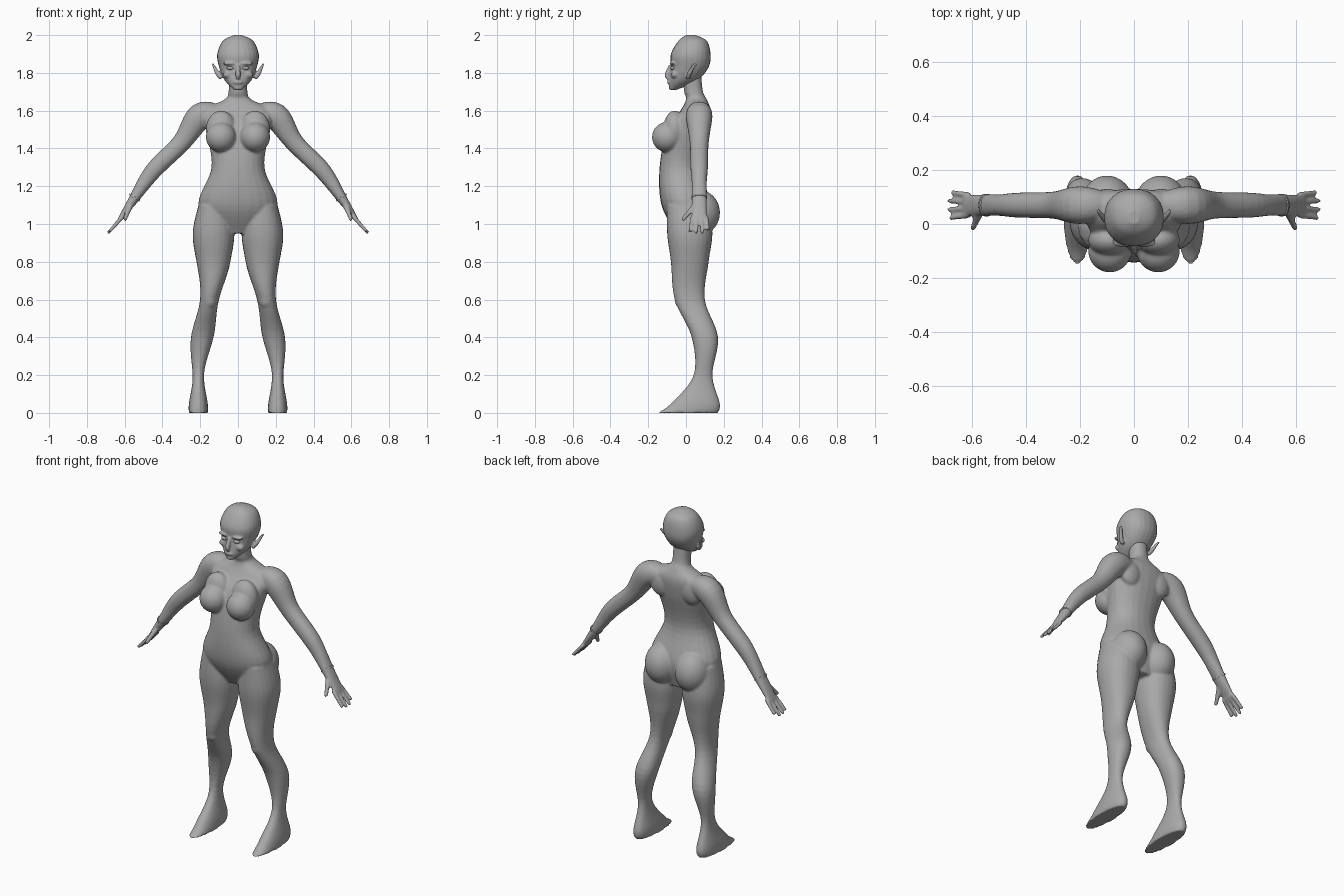
import bpy, bmesh, math
from mathutils import Vector, Matrix

default = bpy.data.objects.get("Cube")
if default:
    bpy.data.objects.remove(default, do_unlink=True)

SIDES = 24
STEPS = 6
SQUARENESS = 2.2


def material(name, shade):
    mat = bpy.data.materials.new(name)
    mat.use_nodes = True
    colour = (shade, shade, shade, 1)
    mat.diffuse_color = colour
    mat.node_tree.nodes["Principled BSDF"].inputs["Base Color"].default_value = colour
    return mat


plain_grey = material("plain_grey", .4)


def smooth_rows(rows):
    """Insert curved in-between rows through the given section rows."""
    last = len(rows) - 1
    result = []
    for i in range(last):
        before, start, end, after = (rows[max(0, min(last, i + k))] for k in (-1, 0, 1, 2))
        for step in range(STEPS):
            t = step / STEPS
            row = []
            for a, b, c, d in zip(before, start, end, after):
                leave, arrive = (c - a) / 2, (d - b) / 2
                bend = leave + arrive - 2 * (c - b)
                row.append(b + t * (leave + t * (c - b - leave - bend + t * bend)))
            result.append(row)
    result.append(rows[last])
    return result


def outline():
    """Slightly squared unit circle."""
    for i in range(SIDES):
        angle = math.tau * i / SIDES
        c, s = math.cos(angle), math.sin(angle)
        yield (math.copysign(abs(c) ** (2 / SQUARENESS), c),
               math.copysign(abs(s) ** (2 / SQUARENESS), s))


def skin(bm, rings):
    """Join rings of points into a closed surface."""
    loops = [[bm.verts.new(point) for point in ring] for ring in rings]
    for low, high in zip(loops, loops[1:]):
        for i in range(SIDES):
            j = (i + 1) % SIDES
            bm.faces.new((low[i], low[j], high[j], high[i]))
    bm.faces.new(loops[0][::-1])
    bm.faces.new(loops[-1])


def centre_line(z):
    return 0


def leg_line(z):
    """Legs run straight down from the hip, then swing outward below the knee."""
    t = max(0, min(1, (z - .2) / .6))
    return .21 - .08 * t * t * (3 - 2 * t)


def stack(bm, rows, line=centre_line, side=1):
    """Level sections: height, half width, front y, back y."""
    rings = []
    for z, half, front, back in smooth_rows(rows):
        middle, depth = (front + back) / 2, (back - front) / 2
        rings.append([(side * (line(z) + c * half), middle + s * depth, z)
                      for c, s in outline()])
    skin(bm, rings)


def tube(bm, rows, side=1, least_depth=0):
    """Sections square to a path: x, y, z, radius."""
    rows = smooth_rows(rows)
    points = [Vector(row[:3]) for row in rows]
    last = len(points) - 1
    rings = []
    for i, point in enumerate(points):
        radius = rows[i][3]
        along = (points[min(i + 1, last)] - points[max(i - 1, 0)]).normalized()
        across = along.cross(Vector((0, 1, 0))).normalized() * radius
        deep = across.cross(along).normalized() * max(radius, least_depth)
        ring = [point + across * c + deep * s for c, s in outline()]
        rings.append([(side * p.x, p.y, p.z) for p in ring])
    skin(bm, rings)


def ball(bm, centre, radii, side=1):
    x, y, z = centre
    place = Matrix.Translation((side * x, y, z)) @ Matrix.Diagonal((*radii, 1))
    bmesh.ops.create_uvsphere(bm, u_segments=SIDES, v_segments=SIDES, radius=1, matrix=place)


def finish(bm, name, voxel=None):
    """Make the object; overlapping parts are fused and softened if a voxel size is given."""
    bmesh.ops.recalc_face_normals(bm, faces=bm.faces)
    for face in bm.faces:
        face.smooth = True
    mesh = bpy.data.meshes.new(name)
    bm.to_mesh(mesh)
    bm.free()
    mesh.materials.append(plain_grey)
    obj = bpy.data.objects.new(name, mesh)
    bpy.context.collection.objects.link(obj)
    if voxel:
        fuse = obj.modifiers.new("fuse", "REMESH")
        fuse.mode = "VOXEL"
        fuse.voxel_size = voxel
        fuse.use_smooth_shade = True
        soften = obj.modifiers.new("soften", "SMOOTH")
        soften.factor = .5
        soften.iterations = 4


# Trunk and neck, from crotch to nape
body = bmesh.new()
stack(body, [(.95, .1, -.05, .1), (1.1, .21, -.13, .13), (1.3, .14, -.14, .08),
             (1.5, .17, -.1, .12), (1.6, .18, -.03, .13), (1.66, .07, 0, .11),
             (1.7, .05, -.01, .09), (1.8, .05, -.02, .08)])

for side in (1, -1):
    # Leg and foot, down to a flat sole
    stack(body, [(1.1, .08, -.1, .12), (.95, .11, -.1, .14), (.8, .09, -.08, .12),
                 (.6, .05, -.06, .1), (.4, .06, .03, .17), (.2, .03, .04, .14),
                 (.05, .05, -.08, .18), (0, .05, -.15, .17)], leg_line, side)
    # Kneecap, buttock, breast with its upper slope, shoulder blade
    ball(body, (.15, -.02, .6), (.04, .04, .05), side)
    ball(body, (.1, .07, 1.06), (.1, .11, .12), side)
    ball(body, (.09, -.1, 1.46), (.08, .08, .08), side)
    ball(body, (.09, -.06, 1.5), (.08, .06, .1), side)
    ball(body, (.1, .09, 1.55), (.07, .04, .08), side)
    # Arm flattening into the palm
    arm = [(.1, 1.58, .05), (.2, 1.57, .07), (.3, 1.43, .05), (.45, 1.28, .045),
           (.56, 1.12, .025), (.63, 1.02, .01)]
    tube(body, [(x, .07, z, radius) for x, z, radius in arm], side, least_depth=.04)
    # Fingers fanning from the knuckles, and the thumb
    for finger, reach in enumerate((.9, 1, 1, .8)):
        fan = finger - 1.5
        y = .07 + .024 * fan
        tube(body, [(.61, y, 1.04, .012),
                    (.61 + .08 * reach, y + .008 * fan, 1.04 - .09 * reach, .009)], side)
    tube(body, [(.57, .05, 1.1, .016), (.6, -.02, 1.02, .01)], side)
finish(body, "body", voxel=.007)

# Skull and jaw
head = bmesh.new()
stack(head, [(1.71, .02, -.09, -.05), (1.76, .07, -.09, .06), (1.83, .1, -.08, .12),
             (1.9, .11, -.08, .13), (1.97, .08, -.04, .11), (2, .02, 0, .05)])
# Nose and lips
tube(head, [(0, -.08, 1.84, .01), (0, -.1, 1.79, .013), (0, -.09, 1.77, .01)])
ball(head, (0, -.09, 1.75), (.025, .01, .01))
for side in (1, -1):
    # Brow, cheekbone and pointed ear
    ball(head, (.04, -.07, 1.85), (.04, .016, .01), side)
    ball(head, (.05, -.06, 1.79), (.03, .02, .02), side)
    tube(head, [(.09, .01, 1.77, .01), (.11, .02, 1.8, .012), (.135, .05, 1.85, .004)],
         side, least_depth=.01)
finish(head, "head", voxel=.005)

for side, label in ((1, "left"), (-1, "right")):
    # Almond eye
    eye = bmesh.new()
    ball(eye, (.04, -.07, 1.825), (.02, .014, .01), side)
    finish(eye, label + "_eye")
    # Wrist band
    band = bmesh.new()
    tube(band, [(.545, .07, 1.145, .032), (.55, .07, 1.137, .032)], side, least_depth=.042)
    finish(band, label + "_wrist_band")
